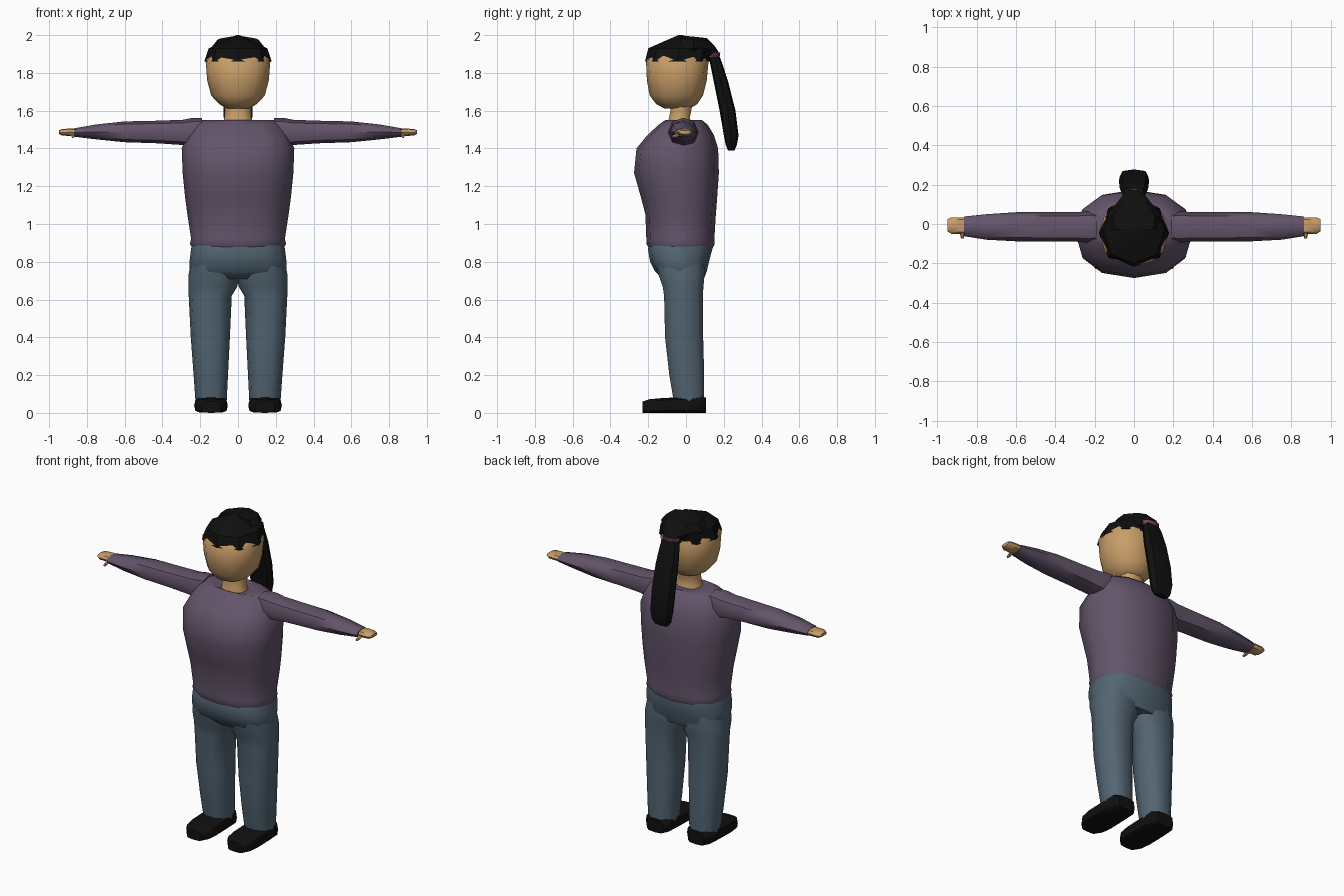
import bpy, bmesh
from math import sin, cos, pi


def material(name, rgb):
    m = bpy.data.materials.new(name)
    m.diffuse_color = (*rgb, 1)
    return m


SKIN = material("skin", (0.58, 0.34, 0.14))
SHIRT = material("purple_cloth", (0.125, 0.09, 0.145))
DENIM = material("blue_cloth", (0.085, 0.13, 0.17))
BLACK = material("black", (0.005, 0.005, 0.005))
BAND = material("band_red", (0.16, 0.05, 0.09))


def loft(name, mat, axis, rings, n=12, p=0.85, mirror=False, angle=50):
    """Skin rounded rings (position, a0, a1, b0, b1) along an axis.
    a, b are x, y for axis z; y, z for axis x; x, z for axis y."""
    bm = bmesh.new()
    rows = []
    for t, a0, a1, b0, b1 in rings:
        row = []
        for i in range(n):
            u = 2 * pi * i / n
            c, s = cos(u), sin(u)
            c = abs(c) ** p * (1 if c > 0 else -1)
            s = abs(s) ** p * (1 if s > 0 else -1)
            a = (a0 + a1) / 2 + c * (a1 - a0) / 2
            b = (b0 + b1) / 2 + s * (b1 - b0) / 2
            row.append(bm.verts.new({"x": (t, a, b), "y": (a, t, b), "z": (a, b, t)}[axis]))
        rows.append(row)
    for r, q in zip(rows, rows[1:]):
        for i in range(n):
            j = (i + 1) % n
            bm.faces.new((r[i], r[j], q[j], q[i]))
    bm.faces.new(rows[0])
    bm.faces.new(rows[-1])
    bmesh.ops.recalc_face_normals(bm, faces=bm.faces)
    me = bpy.data.meshes.new(name)
    bm.to_mesh(me)
    bm.free()
    me.materials.append(mat)
    ob = bpy.data.objects.new(name, me)
    bpy.context.collection.objects.link(ob)
    bpy.ops.object.select_all(action="DESELECT")
    ob.select_set(True)
    bpy.context.view_layer.objects.active = ob
    bpy.ops.object.shade_smooth_by_angle(angle=angle * pi / 180)
    if mirror:
        ob.modifiers.new("mirror", "MIRROR")
    return ob


def sym(rows):
    """Rings given as (position, half width, b0, b1)."""
    return [(t, -w, w, b0, b1) for t, w, b0, b1 in rows]


# Sweater body, hem to neckline
loft("sweater", SHIRT, "z", sym([
    (0.87, 0.24, -0.195, 0.14), (0.895, 0.255, -0.21, 0.152), (0.92, 0.248, -0.21, 0.15),
    (1.05, 0.268, -0.215, 0.158), (1.14, 0.28, -0.238, 0.165), (1.27, 0.293, -0.275, 0.174),
    (1.40, 0.298, -0.262, 0.17), (1.47, 0.27, -0.205, 0.148), (1.525, 0.235, -0.145, 0.115),
    (1.55, 0.19, -0.11, 0.085), (1.54, 0.09, -0.10, 0.045)]))

# Sleeves
loft("sleeves", SHIRT, "x", [
    (0.19, -0.09, 0.06, 1.42, 1.562), (0.24, -0.095, 0.065, 1.405, 1.562),
    (0.29, -0.09, 0.06, 1.418, 1.552), (0.42, -0.09, 0.06, 1.427, 1.547),
    (0.60, -0.088, 0.06, 1.433, 1.543), (0.75, -0.08, 0.05, 1.448, 1.527),
    (0.865, -0.062, 0.038, 1.462, 1.507)], n=8, mirror=True)

# Hands and thumbs
loft("hands", SKIN, "x", [
    (0.84, -0.045, 0.03, 1.468, 1.50), (0.88, -0.05, 0.033, 1.466, 1.506),
    (0.93, -0.05, 0.033, 1.468, 1.503), (0.948, -0.038, 0.024, 1.476, 1.496)],
    n=8, p=0.7, mirror=True)
loft("thumbs", SKIN, "y", [
    (-0.075, 0.866, 0.88, 1.455, 1.468), (-0.055, 0.863, 0.884, 1.457, 1.477),
    (-0.03, 0.862, 0.89, 1.466, 1.49)], n=6, mirror=True)

# Trousers: hips and two legs
loft("hips", DENIM, "z", sym([
    (0.90, 0.24, -0.19, 0.135), (0.87, 0.248, -0.202, 0.14), (0.80, 0.257, -0.19, 0.122),
    (0.75, 0.258, -0.165, 0.11), (0.71, 0.22, -0.125, 0.095)]), p=0.75)
loft("legs", DENIM, "z", [
    (0.82, 0.0, 0.245, -0.165, 0.10), (0.73, -0.005, 0.262, -0.15, 0.103),
    (0.67, 0.003, 0.263, -0.128, 0.097), (0.62, 0.033, 0.261, -0.12, 0.093),
    (0.40, 0.043, 0.25, -0.115, 0.095), (0.20, 0.053, 0.235, -0.092, 0.10),
    (0.06, 0.06, 0.225, -0.068, 0.10)], n=10, p=0.8, mirror=True)

# Shoes
loft("shoes", BLACK, "y", [
    (-0.23, 0.09, 0.195, 0.0, 0.06), (-0.195, 0.062, 0.222, 0.0, 0.072),
    (-0.13, 0.054, 0.232, 0.0, 0.078), (0.0, 0.056, 0.23, 0.0, 0.085),
    (0.075, 0.06, 0.225, 0.0, 0.09), (0.105, 0.085, 0.2, 0.0, 0.08)],
    p=0.5, mirror=True)

# Neck and head
loft("neck", SKIN, "z", sym([
    (1.52, 0.085, -0.10, 0.04), (1.56, 0.073, -0.093, 0.022), (1.60, 0.07, -0.085, 0.03),
    (1.67, 0.075, -0.09, 0.04)]), n=10)
loft("head", SKIN, "z", sym([
    (1.612, 0.06, -0.115, 0.02), (1.635, 0.10, -0.158, 0.06), (1.68, 0.142, -0.192, 0.09),
    (1.76, 0.163, -0.207, 0.11), (1.87, 0.172, -0.212, 0.12), (1.90, 0.15, -0.18, 0.10)]), p=0.9)

# Hair cap, hair drawn back, band and ponytail
loft("hair", BLACK, "z", sym([
    (1.86, 0.179, -0.217, 0.125), (1.93, 0.155, -0.20, 0.135), (1.97, 0.075, -0.11, 0.10),
    (2.0, 0.008, -0.04, -0.02)]), n=8, p=0.9, angle=30)
loft("gathered_hair", BLACK, "y", sym([
    (-0.03, 0.13, 1.87, 1.998), (0.04, 0.145, 1.868, 1.992), (0.11, 0.085, 1.875, 1.984),
    (0.15, 0.055, 1.89, 1.945), (0.172, 0.035, 1.895, 1.912)]), n=8, angle=30)
loft("hair_band", BAND, "z", sym([
    (1.885, 0.056, 0.108, 0.178), (1.908, 0.056, 0.11, 0.182)]), n=8)
loft("ponytail", BLACK, "z", sym([
    (1.90, 0.048, 0.115, 0.173), (1.85, 0.064, 0.128, 0.192), (1.75, 0.074, 0.148, 0.224),
    (1.60, 0.076, 0.178, 0.262), (1.47, 0.074, 0.20, 0.278), (1.42, 0.066, 0.21, 0.27),
    (1.39, 0.045, 0.222, 0.257)]), n=8, p=0.7, angle=30)
